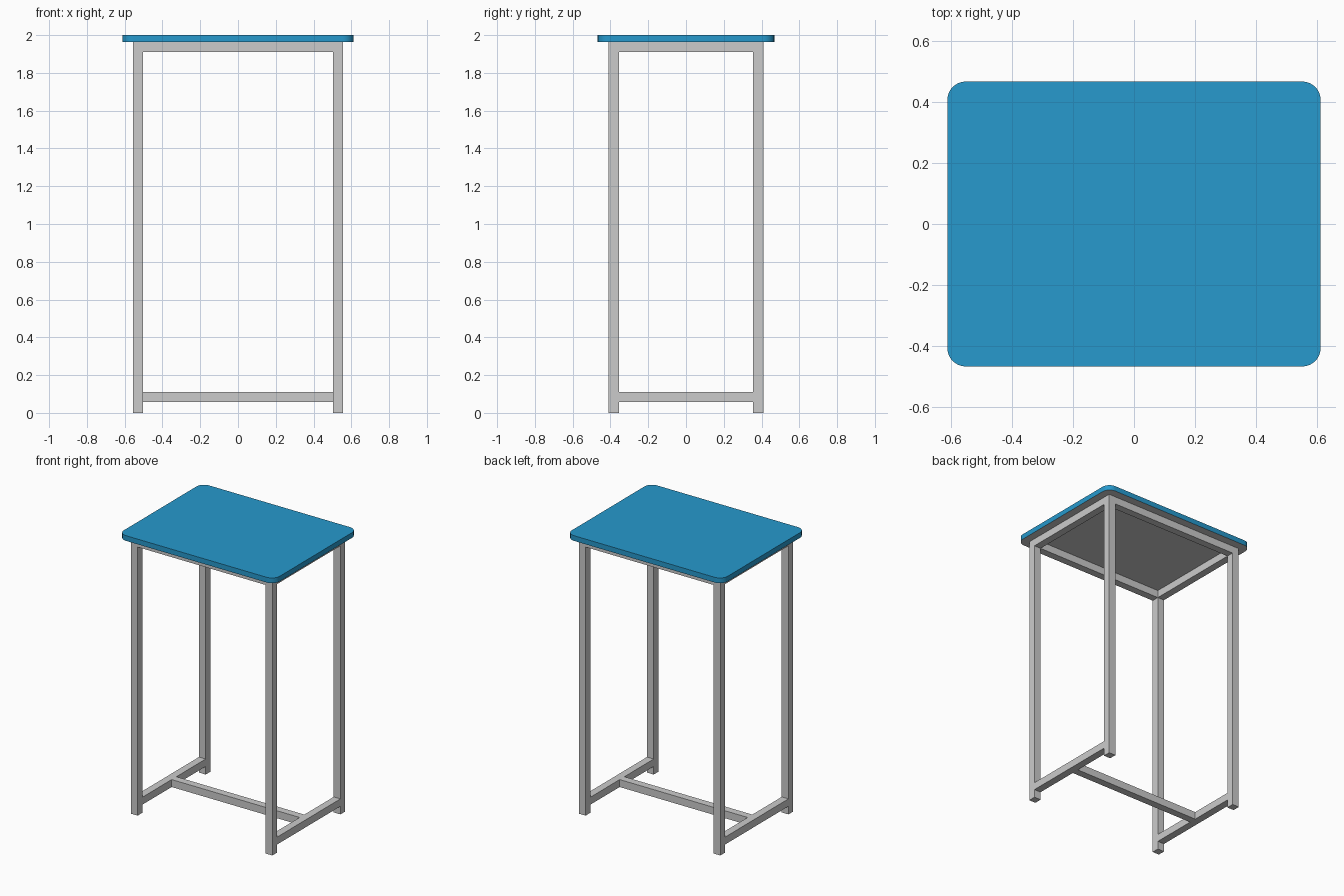
import bpy, bmesh
from math import cos, sin, pi

if "Cube" in bpy.data.objects:
    bpy.data.objects.remove(bpy.data.objects["Cube"])

LX, LY = 0.53, 0.3825      # leg centre lines
T = 0.053                  # square tube width
TOP_Z, SLAB_Z = 2.0, 1.963


def box(name, center, size):
    bm = bmesh.new()
    bmesh.ops.create_cube(bm, size=1)
    bmesh.ops.scale(bm, vec=size, verts=bm.verts)
    me = bpy.data.meshes.new(name)
    bm.to_mesh(me)
    bm.free()
    ob = bpy.data.objects.new(name, me)
    ob.location = center
    bpy.context.collection.objects.link(ob)
    return ob


# Legs
for sx, side in ((-1, "left"), (1, "right")):
    for sy, end in ((-1, "front"), (1, "back")):
        box(f"{end}_{side}_leg", (sx * LX, sy * LY, SLAB_Z / 2), (T, T, SLAB_Z))

# Upper frame rails, fitted between the legs
rail_z = SLAB_Z - T / 2
for s, x_name, y_name in ((-1, "left", "front"), (1, "right", "back")):
    box(f"{y_name}_top_rail", (0, s * LY, rail_z), (2 * LX - T, T, T))
    box(f"{x_name}_top_rail", (s * LX, 0, rail_z), (T, 2 * LY - T, T))
    # Lower side rails
    box(f"{x_name}_foot_rail", (s * LX, 0, 0.084), (T, 2 * LY - T, T))

# Lower centre stretcher
box("centre_stretcher", (0, 0, 0.084), (2 * LX - T, T, T))

# Rounded table top
HX, HY, R, SEG = 0.6125, 0.4675, 0.06, 10
bm = bmesh.new()
ring = []
for i, (sx, sy) in enumerate(((1, 1), (-1, 1), (-1, -1), (1, -1))):
    for k in range(SEG + 1):
        a = (i + k / SEG) * pi / 2
        ring.append(bm.verts.new((sx * (HX - R) + R * cos(a),
                                  sy * (HY - R) + R * sin(a), SLAB_Z)))
base = bm.faces.new(ring)
up = bmesh.ops.extrude_face_region(bm, geom=[base], use_keep_orig=True)["geom"]
bmesh.ops.translate(bm, vec=(0, 0, TOP_Z - SLAB_Z),
                    verts=[g for g in up if isinstance(g, bmesh.types.BMVert)])
bmesh.ops.recalc_face_normals(bm, faces=bm.faces)
for f in bm.faces:
    f.material_index = 1 if f.normal.z < -0.9 else 0
me = bpy.data.meshes.new("table_top")
bm.to_mesh(me)
bm.free()
top = bpy.data.objects.new("table_top", me)
bpy.context.collection.objects.link(top)

# Blue top and edge, grey underside
blue = bpy.data.materials.new("blue_laminate")
blue.diffuse_color = (0.02, 0.32, 0.61, 1)
blue.use_nodes = True
blue.node_tree.nodes["Principled BSDF"].inputs["Base Color"].default_value = blue.diffuse_color
grey = bpy.data.materials.new("grey_underside")
me.materials.append(blue)
me.materials.append(grey)

# Smooth the rounded corners, keep the rim sharp
bpy.context.view_layer.objects.active = top
top.select_set(True)
bpy.ops.object.shade_smooth_by_angle(angle=pi / 6)
